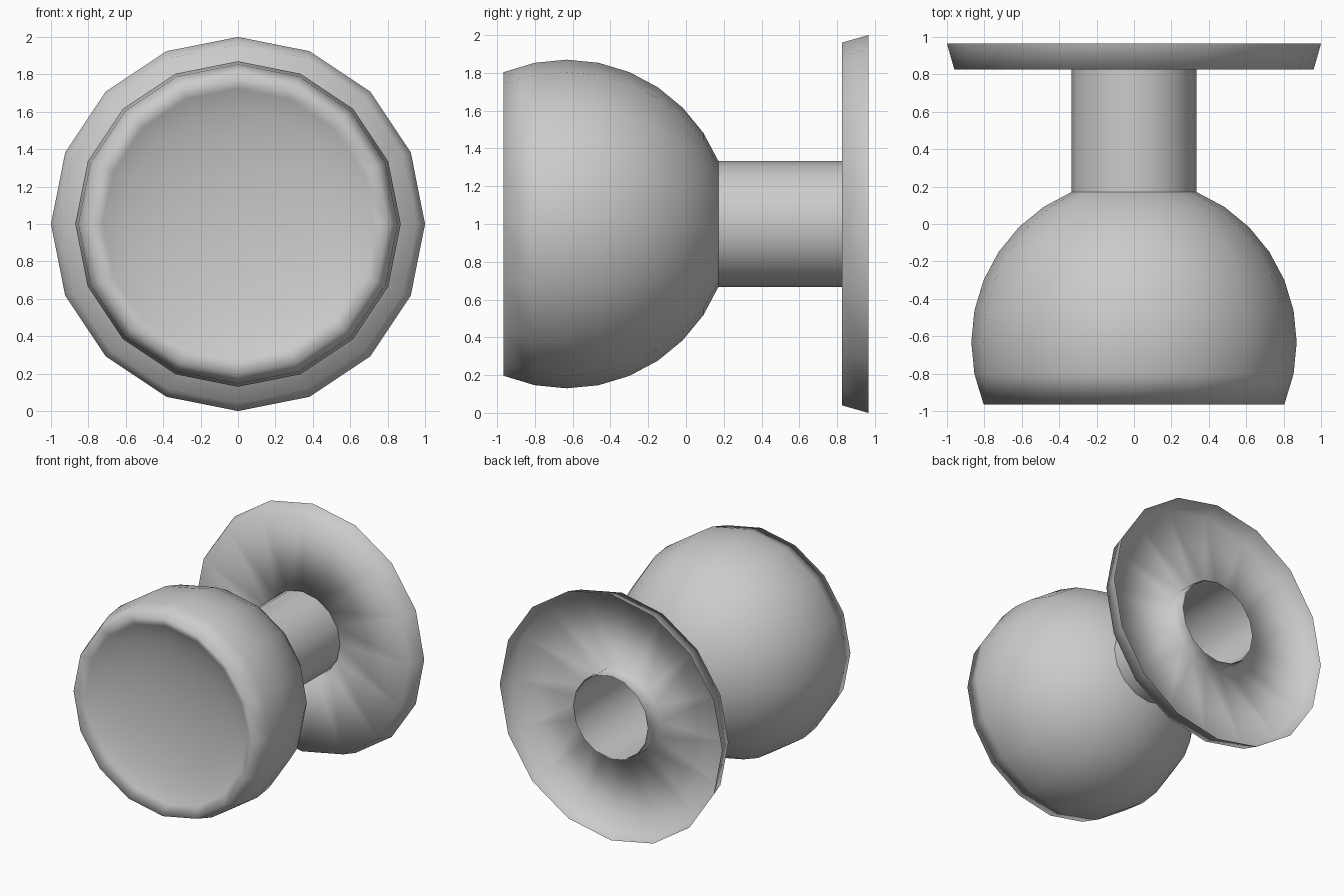
import bpy, bmesh
from math import sin, cos, radians, tau

if "Cube" in bpy.data.objects:
    bpy.data.objects.remove(bpy.data.objects["Cube"])

SIDES = 16
R, CY, CZ = 0.87, -0.632, 1.0  # knob ball radius and centre
STEP = 11.25                   # ball ring spacing in degrees
DISH = 0.3                     # flattening of the hollowed front


def lathe(name, profile):
    """Revolve (radius, y) points around the y axis; radius 0 is a pole."""
    bm = bmesh.new()
    rings = []
    for r, y in profile:
        n = SIDES if r > 0 else 1
        rings.append([bm.verts.new((r * sin(tau * i / SIDES), y,
                                    CZ + r * cos(tau * i / SIDES)))
                      for i in range(n)])
    for a, b in zip(rings, rings[1:]):
        for i in range(SIDES):
            j = (i + 1) % SIDES
            if len(a) == 1:
                bm.faces.new((a[0], b[i], b[j]))
            elif len(b) == 1:
                bm.faces.new((a[i], b[0], a[j]))
            else:
                bm.faces.new((a[i], b[i], b[j], a[j]))
    bmesh.ops.recalc_face_normals(bm, faces=bm.faces)
    for f in bm.faces:
        f.smooth = True
    mesh = bpy.data.meshes.new(name)
    bm.to_mesh(mesh)
    bm.free()
    obj = bpy.data.objects.new(name, mesh)
    bpy.context.collection.objects.link(obj)
    return obj


# knob: ball whose front cap is flattened and turned inward as a shallow dish
cut = sin(radians(22.5))
rim_y = CY - R * cut
dish = [(0.0, rim_y + DISH * R * (1 - cut))]
for k in range(7, 2, -1):
    a = radians(k * STEP)
    dish.append((R * cos(a), rim_y + DISH * R * (sin(a) - cut)))
ball = [(R * cos(radians(k * STEP)), CY + R * sin(radians(k * STEP)))
        for k in range(-2, 8)]
lathe("knob", dish + ball + [(0.0, CY + R)])

# neck: open tube from the knob to the back of the plate
lathe("neck", [(0.333, 0.17), (0.333, 0.965)])

# wall plate: pressed ring with flared edge, open at the back
lathe("wall_plate", [(0.34, 0.965), (0.34, 0.825), (0.96, 0.825), (1.0, 0.965)])
